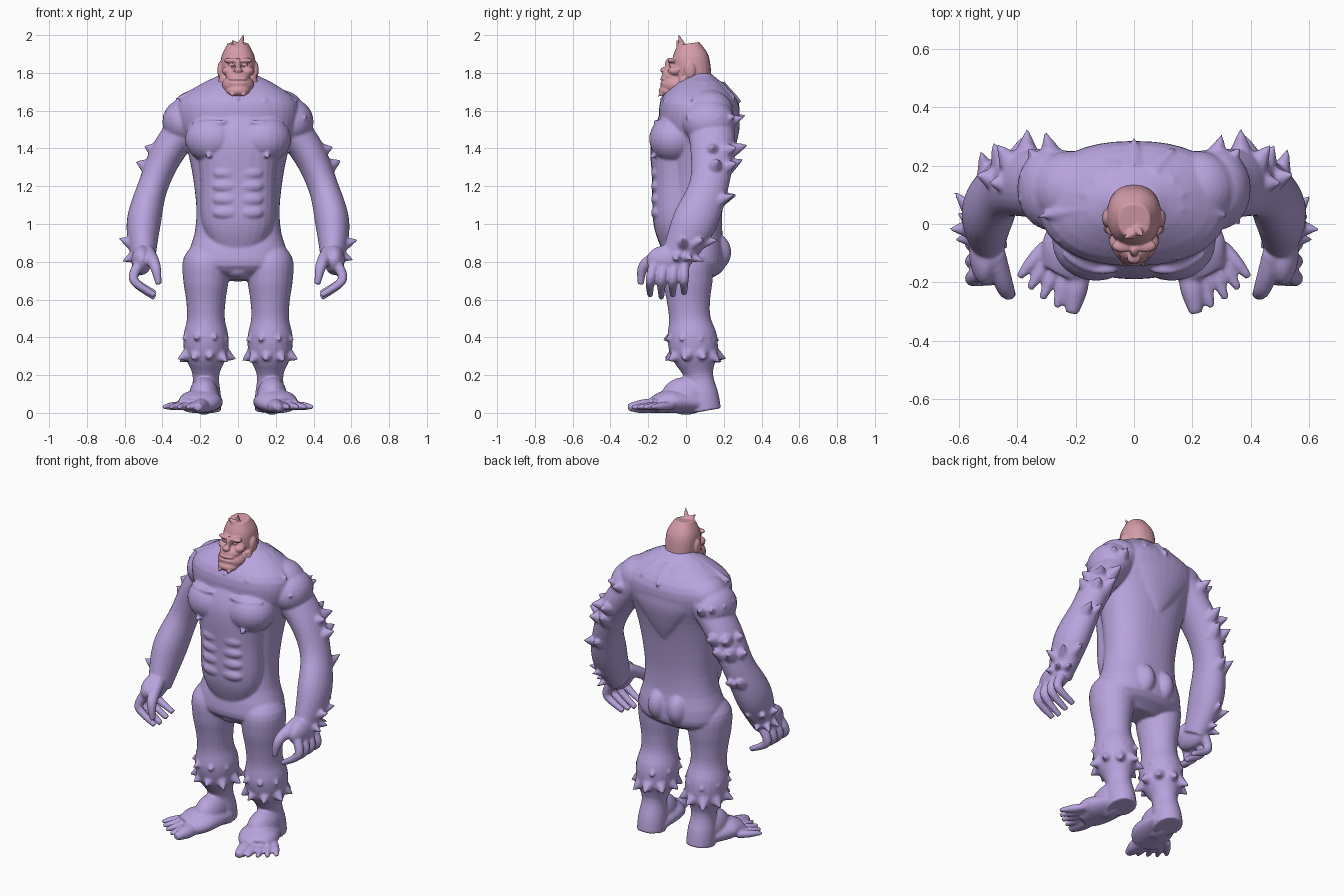
import bpy, bmesh, math, random
from mathutils import Vector, Matrix

old = bpy.data.objects.get("Cube")
if old:
    bpy.data.objects.remove(old, do_unlink=True)
rng = random.Random(4)
SIDES = (1, -1)


def material(name, rgb):
    mat = bpy.data.materials.new(name)
    mat.use_nodes = True
    mat.diffuse_color = (*rgb, 1)
    shader = mat.node_tree.nodes["Principled BSDF"]
    shader.inputs["Base Color"].default_value = (*rgb, 1)
    return mat


purple = material("purple fur", (.48, .37, .73))
pink = material("pink skin", (.66, .33, .39))


def sample(values, t):
    """Smooth interpolation through evenly spaced numbers or points."""
    last = len(values) - 1
    i = min(int(t * last), last - 1)
    f = t * last - i
    before, here = values[max(i - 1, 0)], values[i]
    there, after = values[i + 1], values[min(i + 2, last)]
    leave = (there - before) * .5
    arrive = (after - here) * .5
    gap = there - here
    return here + leave * f + (gap * 3 - leave * 2 - arrive) * f ** 2 + (leave + arrive - gap * 2) * f ** 3


def power_of(value, power):
    return math.copysign(abs(value) ** (2 / power), value)


def tube(bm, points, widths, flat=1, side=1, power=2, sides=24, steps=30):
    """Closed loft along a path; flat is the depth-to-width ratio."""
    path = [sample(points, k / steps) for k in range(steps + 1)]
    rings = []
    for k, point in enumerate(path):
        along = (path[min(k + 1, steps)] - path[max(k - 1, 0)]).normalized()
        across = (Vector((1, 0, 0)) - along * along.x).normalized()
        deep = along.cross(across) * flat
        width = sample(widths, k / steps)
        ring = []
        for n in range(sides):
            angle = math.tau * n / sides
            co = point + width * (across * power_of(math.cos(angle), power)
                                  + deep * power_of(math.sin(angle), power))
            ring.append(bm.verts.new((co.x * side, co.y, max(co.z, 0))))
        rings.append(ring)
    for low, high in zip(rings, rings[1:]):
        for n in range(sides):
            m = (n + 1) % sides
            bm.faces.new((low[n], low[m], high[m], high[n]))
    bm.faces.new(rings[0])
    bm.faces.new(rings[-1])


def ball(bm, centre, radii, side=1):
    place = Matrix.Translation((centre[0] * side, *centre[1:]))
    bmesh.ops.create_uvsphere(bm, u_segments=24, v_segments=14, radius=1,
                              matrix=place @ Matrix.Diagonal((*radii, 1)))


def pair(bm, centre, radii):
    for side in SIDES:
        ball(bm, centre, radii, side)


def spike(bm, base, tip, width, side=1):
    """Pointed tuft of fur."""
    mirror = Matrix.Diagonal((side, 1, 1))
    base, tip = mirror @ Vector(base), mirror @ Vector(tip)
    along = tip - base
    turn = along.to_track_quat("Z", "Y").to_matrix().to_4x4()
    bmesh.ops.create_cone(bm, cap_ends=True, segments=8, radius1=width, radius2=.002, depth=along.length,
                          matrix=Matrix.Translation((base + tip) / 2) @ turn)


def finish(name, bm, mat, voxel, relax):
    """Fuse the overlapping volumes into one smooth skin."""
    bmesh.ops.recalc_face_normals(bm, faces=bm.faces)
    mesh = bpy.data.meshes.new(name)
    bm.to_mesh(mesh)
    bm.free()
    mesh.materials.append(mat)
    ob = bpy.data.objects.new(name, mesh)
    bpy.context.collection.objects.link(ob)
    fuse = ob.modifiers.new("fuse", "REMESH")
    fuse.mode = "VOXEL"
    fuse.voxel_size = voxel
    fuse.use_smooth_shade = True
    soften = ob.modifiers.new("soften", "SMOOTH")
    soften.iterations = relax


def fur_ring(bm, limb, t, lift, spread, count, side=1, start=0, end=math.tau, width=.06):
    """Row of broad tufts around a limb, tips spread outward."""
    points, widths, flat = limb
    centre, girth = sample(points, t), sample(widths, t)
    for i in range(count):
        angle = start + (end - start) * (i + .5) / count
        out = Vector((math.cos(angle), math.sin(angle) * flat, 0)) * girth
        rise = Vector((0, 0, lift * rng.uniform(.7, 1.2)))
        spike(bm, centre + out * .6, centre + out * spread * rng.uniform(.95, 1.1) + rise, width, side)


# Limb profiles: path, half widths, depth ratio
torso = ([Vector((0, .03, .7)), Vector((0, .08, 1.8))],
         [.12, .25, .26, .23, .22, .23, .25, .28, .32, .31, .2, .08], .66)
leg = ([Vector((.17, max(.01, .1 - z / 6), z)) for z in (.01, .225, .45, .675, .9)],
       [.08, .08, .07, .11, .12, .1, .105, .12, .12, .06], 1.1)
arm = ([Vector(p) for p in ((.2, .12, 1.6), (.36, .14, 1.4), (.45, .12, 1.2), (.5, .04, 1), (.5, -.06, .8))],
       [.1, .09, .08, .09, .06], 1.3)

# Torso with a full belly and a raised back mane tapering to a point
body = bmesh.new()
tube(body, *torso, power=2.3, sides=40)
tube(body, [Vector((0, -.04, .85)), Vector((0, -.04, 1.6))], [.12, .19, .2, .21, .13], .7, power=2.3)
mane = [Vector((0, .13, 1.72)), Vector((0, .22, 1.52)), Vector((0, .22, 1.3))]
tube(body, mane, [.14, .27, .2, .1, .02], .33)

# Chest, nipples, belly muscles, seat and crotch
pair(body, (.13, -.06, 1.45), (.15, .135, .13))
pair(body, (.155, -.175, 1.36), (.015, .015, .015))
for row in range(4):
    pair(body, (.06, -.15, 1.06 + row * .07), (.075, .035, .037))
pair(body, (.067, .13, .85), (.072, .11, .11))
ball(body, (0, -.05, .76), (.08, .07, .05))
fur_ring(body, torso, .87, -.05, 1.25, 14)

for side in SIDES:
    # Ragged ridge across the upper chest
    ridge = [Vector((.06, -.155, 1.54)), Vector((.15, -.155, 1.535)), Vector((.24, -.1, 1.53))]
    tube(body, ridge, [.01, .014, .01, .014, .01], 1, side)
    tube(body, *leg, side)
    # Arm, sloping shoulder and palm
    tube(body, *arm, side)
    ball(body, (.29, .12, 1.54), (.11, .14, .12), side)
    ball(body, (.22, .12, 1.6), (.13, .13, .11), side)
    ball(body, (.51, -.09, .81), (.055, .12, .08), side)
    # Curled fingers and thumb
    for i in range(4):
        y = .06 * i - .19
        lift = .012 * abs(i - 1)
        finger = [Vector((.53, y * .9, .78)), Vector((.55, y, .7)), Vector((.44, y, .61 + lift))]
        tube(body, finger, [.028, .024, .016], 1, side)
    thumb = [Vector((.48, -.1, .85)), Vector((.44, -.22, .78)), Vector((.42, -.24, .68))]
    tube(body, thumb, [.04, .03, .016], 1, side)
    # Foot with toes fanned out from the heel
    heel = Vector((.16, .09, .05))
    sole = [heel, Vector((.2, -.08, .06)), Vector((.245, -.17, .04))]
    tube(body, sole, [.08, .115, .08], .55, side)
    ball(body, (.18, 0, .09), (.08, .13, .1), side)
    for i in range(5):
        angle = .13 + .145 * i
        reach = Vector((math.sin(angle), -math.cos(angle), -.05)) * (.4 - .01 * i)
        size = .024 if i else .042
        tube(body, [heel + reach * k for k in (.6, .8, 1)], [size, size, size / 2], .9, side)
    # Fur tufts on the cuffs, shoulder, elbow and wrist
    fur_ring(body, leg, .46, -.03, 1.15, 8, side, width=.05)
    fur_ring(body, leg, .36, -.05, 1.3, 9, side)
    fur_ring(body, arm, .1, .04, 1.5, 5, side, -1, 1.5)
    fur_ring(body, arm, .27, .03, 1.5, 3, side, -.4, 2)
    fur_ring(body, arm, .38, .04, 1.5, 3, side, -.2, 2.2)
    fur_ring(body, arm, .6, .04, 1.5, 2, side, .9, 2, .05)
    fur_ring(body, arm, .87, .03, 1.8, 3, side, -.4, 1.8, .045)
    fur_ring(body, arm, .94, -.03, 1.8, 3, side, -.4, 1.5, .04)
finish("body", body, purple, .0075, 4)

# Head with jaw, chin, muzzle, nose and lips
head = bmesh.new()
tube(head, [Vector((0, .05, 1.69)), Vector((0, .012, 1.955))], [.08, .09, .09, .055], 1.08, power=2.3)
ball(head, (0, -.05, 1.735), (.085, .085, .06))
ball(head, (0, -.085, 1.705), (.065, .06, .035))
ball(head, (0, -.07, 1.78), (.065, .06, .04))
ball(head, (0, -.118, 1.815), (.024, .018, .016))
ball(head, (0, -.09, 1.84), (.015, .022, .04))
for z in (1.745, 1.768):
    ball(head, (0, -.115, z), (.05, .022, .009))
# Cheeks, brows, eyes and ears
pair(head, (.05, -.06, 1.81), (.035, .035, .025))
pair(head, (.038, -.075, 1.865), (.038, .022, .014))
pair(head, (.035, -.077, 1.842), (.016, .014, .009))
pair(head, (.095, .02, 1.815), (.014, .03, .045))
# Head tuft, whiskers and beard
spike(head, (.01, -.02, 1.94), (.03, -.04, 2.005), .022)
spike(head, (0, -.03, 1.94), (-.035, -.05, 1.975), .022)
for side in SIDES:
    spike(head, (.07, -.01, 1.77), (.11, -.02, 1.72), .035, side)
    spike(head, (.05, -.05, 1.73), (.08, -.07, 1.675), .035, side)
    spike(head, (.03, -.1, 1.71), (.03, -.15, 1.675), .028, side)
finish("head", head, pink, .005, 2)
